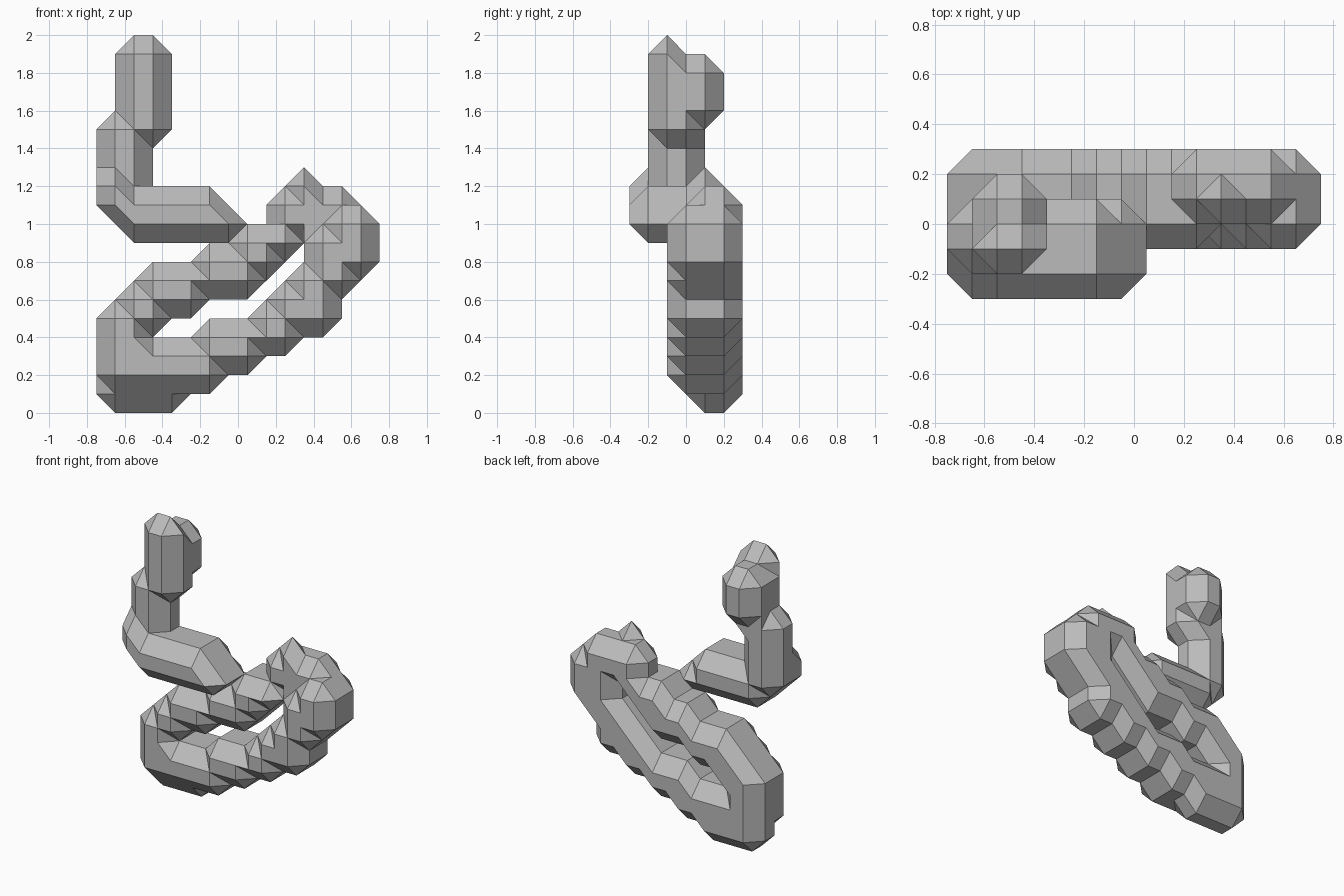
import bpy
import bmesh
from itertools import product
from mathutils import Vector

STEP = 0.1
ORIGIN = Vector((-0.75, 0, 0))

cube = bpy.data.objects.get("Cube")
if cube:
    bpy.data.objects.remove(cube)

stone = bpy.data.materials.new("stone grey")
stone.use_nodes = True
colour = (0.5, 0.5, 0.5, 1)
stone.diffuse_color = colour
stone.node_tree.nodes["Principled BSDF"].inputs["Base Color"].default_value = colour


def fill(boxes):
    """Lattice points of all boxes, each given as x, y and z ranges."""
    return {p for box in boxes
            for p in product(*(range(lo, hi + 1) for lo, hi in box))}


def cell_faces():
    """The six sides of a lattice cell, as corner offsets in turning order."""
    for axis, side in product(range(3), (0, 1)):
        ring = []
        for u, v in ((0, 0), (1, 0), (1, 1), (0, 1)):
            corner = [0, 0, 0]
            corner[axis] = side
            corner[(axis + 1) % 3] = u
            corner[(axis + 2) % 3] = v
            ring.append(tuple(corner))
        yield ring if side else ring[::-1]


FACES = list(cell_faces())


def cell_loops(cell, solid):
    """Closed outlines where the faceted skin passes through one cell."""
    follow = {}
    for ring in FACES:
        pts = [tuple(a + b for a, b in zip(cell, c)) for c in ring]
        edges = list(zip(pts, pts[1:] + pts[:1]))
        enter = [n for n, (a, b) in enumerate(edges) if a not in solid and b in solid]
        for n in enter:
            m = n
            while edges[m][1] in solid:
                m = (m + 1) % len(edges)
            # key each crossing as (solid end, empty end)
            follow[edges[m]] = edges[n][::-1]
    while follow:
        start, edge = follow.popitem()
        loop = [start[1]]
        while edge != start:
            loop.append(edge[1])
            edge = follow.pop(edge)
        yield loop


def faceted_tube(name, boxes):
    solid = fill(boxes)
    cells = {tuple(a - b for a, b in zip(p, c))
             for p in solid for c in product((0, 1), repeat=3)}
    bm = bmesh.new()
    verts = {}

    def vert(p):
        if p not in verts:
            verts[p] = bm.verts.new(ORIGIN + Vector(p) * STEP)
        return verts[p]

    for cell in sorted(cells):
        for loop in cell_loops(cell, solid):
            for b, c in zip(loop[1:], loop[2:]):
                if len({loop[0], b, c}) < 3:
                    continue
                tri = [vert(p) for p in (loop[0], b, c)]
                twin = bm.faces.get(tri)
                if twin:
                    bm.faces.remove(twin)  # touching skins cancel out
                else:
                    bm.faces.new(tri)
    bmesh.ops.dissolve_limit(bm, angle_limit=0.01, verts=bm.verts, edges=bm.edges)
    bmesh.ops.recalc_face_normals(bm, faces=bm.faces)
    mesh = bpy.data.meshes.new(name)
    bm.to_mesh(mesh)
    bm.free()
    mesh.materials.append(stone)
    obj = bpy.data.objects.new(name, mesh)
    bpy.context.collection.objects.link(obj)
    return obj


WIDE = (0, 2)
BACK = (1, 2)


def rows(start, spans):
    """Stacked full-depth rows, one lattice step apart in height."""
    return [(span, WIDE, (start + n, start + n)) for n, span in enumerate(spans)]


# Coiled body: lower run, rising right side, then the upper run
lower_run = rows(2, [(1, 6), (1, 8), (6, 10), (9, 12), (10, 12)])
right_side = rows(7, [(11, 13), (12, 14), (12, 14), (13, 14)])
left_bend = rows(4, [(1, 2), (1, 3)])
upper_run = rows(6, [(2, 5), (3, 8), (6, 9), (8, 10)])
belly = [((1, 4), BACK, (1, 1))]
tip = [((10, 14), BACK, (10, 10)),
       ((10, 13), BACK, (11, 11)),
       ((11, 11), (1, 1), (12, 12))]
faceted_tube("coiled_body",
             lower_run + right_side + left_bend + upper_run + belly + tip)

# Raised neck: level arm, upright neck, and the head on top
arm = [((2, 7), (-2, 0), (10, 10)),
       ((1, 6), (-2, 0), (11, 11)),
       ((1, 1), (-2, 0), (12, 12))]
neck = [((1, 2), (-1, 0), (12, 15)),
        ((3, 3), (-1, 0), (15, 15))]
head = [((2, 3), (-1, 1), (16, 18)),
        ((2, 3), (-1, -1), (19, 19))]
faceted_tube("neck_and_head", arm + neck + head)
